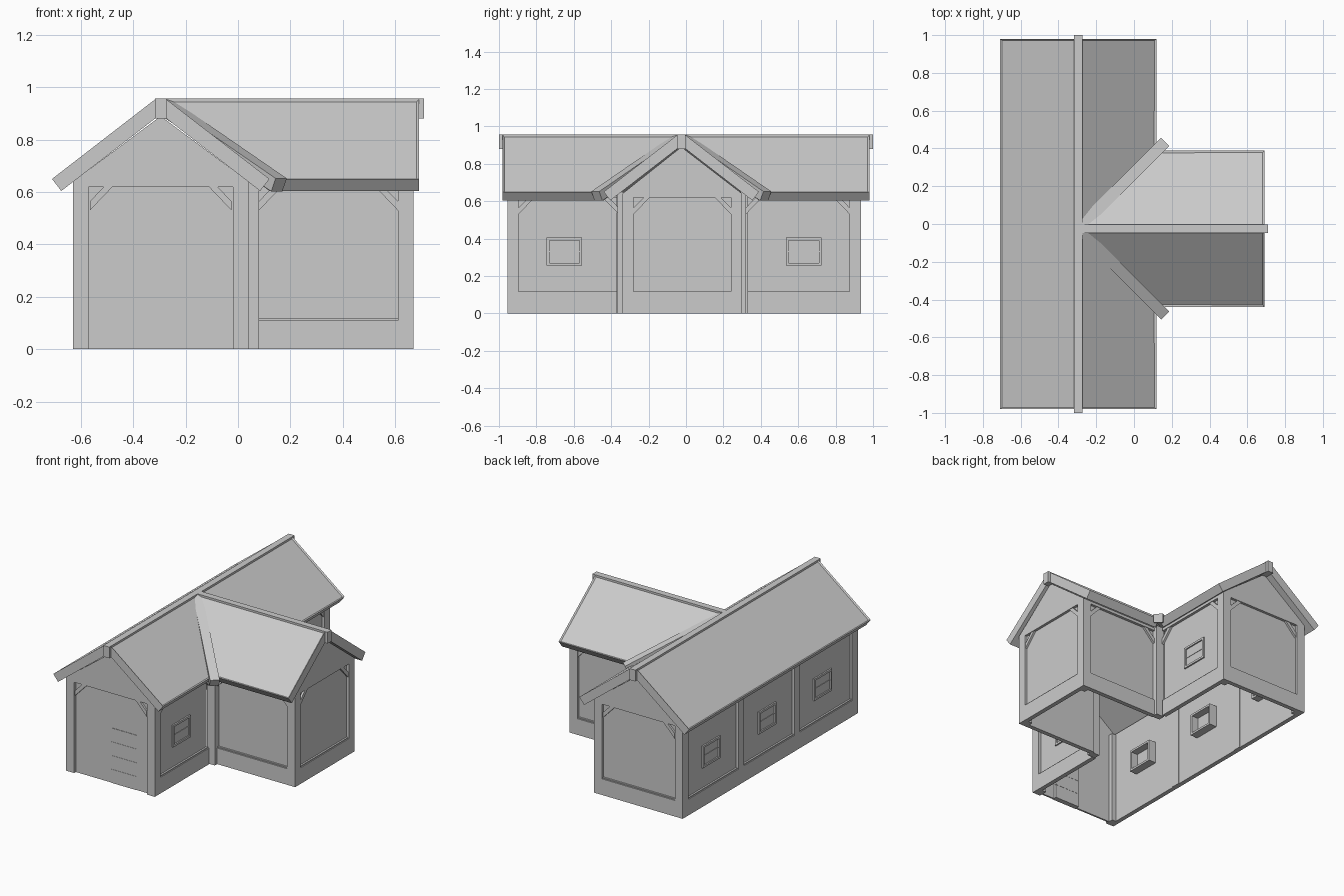
import bpy, bmesh
from mathutils import Vector

if "Cube" in bpy.data.objects:
    bpy.data.objects.remove(bpy.data.objects["Cube"])

RX, RY = -0.295, -0.025        # ridge lines: main (x), wing (y)
TOP, EAVE = 0.955, 0.65        # roof heights
D0, D1 = 0.02, 0.415           # slope start / end distance from ridge


def solid(name, face, offset, inset=0.0):
    """Extrude a polygon by an offset vector into a closed solid."""
    bm = bmesh.new()
    top = bm.faces.new([bm.verts.new(p) for p in face])
    low = [bm.verts.new(Vector(p) + offset) for p in face]
    n = len(face)
    bm.faces.new(low[::-1])
    for i in range(n):
        j = (i + 1) % n
        bm.faces.new([top.verts[i], low[i], low[j], top.verts[j]])
    bmesh.ops.recalc_face_normals(bm, faces=bm.faces[:])
    if inset:
        bmesh.ops.inset_individual(bm, faces=[top], thickness=inset, depth=-0.008)
    me = bpy.data.meshes.new(name)
    bm.to_mesh(me)
    bm.free()
    ob = bpy.data.objects.new(name, me)
    bpy.context.collection.objects.link(ob)
    return ob


def box(name, x0, x1, y0, y1, z0, z1):
    return solid(name, [(x0, y0, z0), (x1, y0, z0), (x1, y1, z0), (x0, y1, z0)],
                 Vector((0, 0, z1 - z0)))


def wall(name, a, b, sill=True, braces=True, gable=None, windows=(), posts=(), door=None):
    """Timber framed wall from a to b; outside is to the right of a->b."""
    a, b = Vector((*a, 0)), Vector((*b, 0))
    length = (b - a).length
    u = (b - a).normalized()
    n = Vector((u.y, -u.x, 0))

    def prism(part, pts, d0, d1):
        solid(name + "_" + part, [a + u * p + n * d1 + Vector((0, 0, z)) for p, z in pts],
              n * (d0 - d1))

    def slab(part, u0, u1, z0, z1, d0, d1):
        prism(part, [(u0, z0), (u1, z0), (u1, z1), (u0, z1)], d0, d1)

    # recessed panel, top beam, sill and intermediate posts
    slab("panel", 0.03, length - 0.03, 0, 0.63, -0.03, -0.018)
    slab("top_beam", 0.03, length - 0.03, 0.62, 0.64, -0.03, 0)
    if sill:
        slab("sill", 0.03, length - 0.03, 0, 0.11, -0.03, 0)
        slab("sill_ledge", 0.03, length - 0.03, 0.11, 0.117, -0.03, -0.006)
    for p in posts:
        slab("post", p - 0.03, p + 0.03, 0, 0.63, -0.035, 0)
    # corner braces
    if braces:
        for e, s in ((braces[0], 1), (length - braces[1], -1)):
            prism("brace", [(e, 0.53), (e + s * 0.088, 0.622), (e + s * 0.055, 0.622), (e, 0.565)],
                  -0.02, -0.004)
    # gable triangle
    if gable:
        prism("gable", [(0, 0.62), (length, 0.62), (length, 0.64), (gable, 0.89), (0, 0.64)],
              -0.03, 0)
    # windows: frame with glazing and a cross bar, reaching into the house
    for c in windows:
        l, r, z0, z1, t = c - 0.095, c + 0.095, 0.255, 0.405, 0.014
        slab("window_left", l, l + t, z0, z1, -0.085, -0.008)
        slab("window_right", r - t, r, z0, z1, -0.085, -0.008)
        slab("window_bottom", l, r, z0, z0 + t, -0.085, -0.008)
        slab("window_top", l, r, z1 - t, z1, -0.085, -0.008)
        slab("window_glass", l, r, z0, z1, -0.035, -0.017)
        slab("window_bar", l, r, 0.327, 0.333, -0.035, -0.014)
    # plank door
    if door:
        for i in range(4):
            slab("door_plank", door[0], door[1], i * 0.094, i * 0.094 + 0.093, -0.05, -0.015)


# walls, counter-clockwise from the front
P = 0.065
wall("front_wall", (-.63, -.955), (.04, -.955), False, (P, P), .335, door=(.33, .52))
wall("front_side_wall", (.04, -.955), (.04, -.34), True, (.06, .02), windows=[.305])
wall("wing_front_wall", (.04, -.34), (.67, -.34), True, (.04, .06))
wall("wing_end_wall", (.67, -.34), (.67, .30), True, (.06, .06), .315)
wall("wing_back_wall", (.67, .30), (.04, .30), True, (.06, .04))
wall("back_side_wall", (.04, .30), (.04, .935), True, (.02, .06), windows=[.33])
wall("back_wall", (.04, .935), (-.63, .935), True, (P, P), .335)
wall("long_wall", (-.63, .935), (-.63, -.955), True, None,
     windows=[.325, .93, 1.53], posts=[.63, 1.235])

# corner posts
for x0, y0 in ((-.63, -.955), (-.02, -.955), (.61, -.34), (.61, .24), (-.02, .875), (-.63, .875)):
    box("corner_post", x0, x0 + .06, y0, y0 + .06, 0, .635)
box("valley_post", .02, .08, -.365, -.32, 0, .65)
box("valley_post", .02, .08, .275, .32, 0, .65)


def roof(name, quad):
    """Roof slab with a slightly sunken top panel."""
    q = [Vector(p) for p in quad]
    nrm = (q[1] - q[0]).cross(q[2] - q[0]).normalized()
    if nrm.z < 0:
        nrm = -nrm
    solid(name, q, nrm * -0.058, inset=0.012)


# roof slopes
roof("roof_long_slope", [(RX - D0, -.98, TOP), (RX - D1, -.98, EAVE),
                         (RX - D1, .98, EAVE), (RX - D0, .98, TOP)])
for s in (-1, 1):
    roof("roof_main_slope", [(RX + D0, s * .98, TOP), (RX + D1, s * .98, EAVE),
                             (RX + D1, RY + s * D1, EAVE), (RX + D0, RY + s * D0, TOP)])
    roof("roof_wing_slope", [(RX + D0, RY + s * D0, TOP), (.69, RY + s * D0, TOP),
                             (.69, RY + s * D1, EAVE), (RX + D1, RY + s * D1, EAVE)])
    # valley beam along the join of the two roofs
    p = Vector((RX + .02, RY + s * .02, .955))
    q = Vector((RX + .46, RY + s * .46, .652))
    d = (q - p).normalized()
    w = d.cross(Vector((0, 0, 1))).normalized()
    h = w.cross(d)
    solid("valley_beam", [p - w * .03, p + w * .03, p + w * .03 - h * .055, p - w * .03 - h * .055],
          q - p)

# ridge beams
box("main_ridge_beam", RX - .022, RX + .022, -1, 1, .88, .957)
box("wing_ridge_beam", RX, .71, RY - .022, RY + .022, .88, .957)
